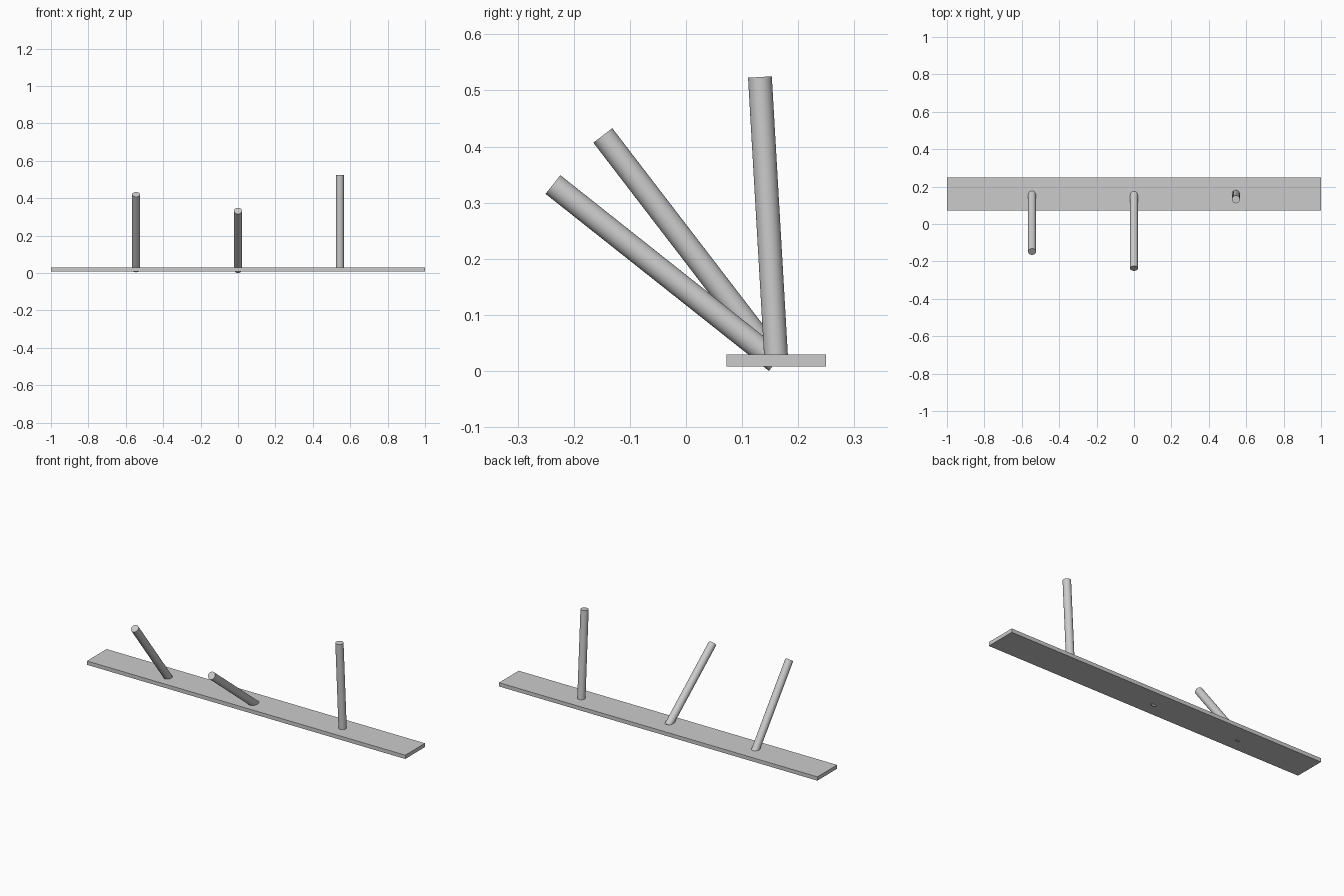
import bpy
from math import radians
from mathutils import Matrix, Vector

cube = bpy.data.objects.get("Cube")
if cube:
    bpy.data.objects.remove(cube, do_unlink=True)

# Single grey material
grey = bpy.data.materials.new("light_grey")
grey.use_nodes = True
grey.diffuse_color = (0.6, 0.6, 0.6, 1)
grey.node_tree.nodes["Principled BSDF"].inputs["Base Color"].default_value = (0.6, 0.6, 0.6, 1)

PIVOT_Y, PIVOT_Z = 0.161, 0.0168
ROD_RADIUS, ROD_LENGTH = 0.0212, 0.508

# Flat base plate
bpy.ops.mesh.primitive_cube_add(size=1, location=(0, PIVOT_Y, 0.0187))
plate = bpy.context.object
plate.name = "base_plate"
plate.scale = (2, 0.177, 0.0215)
bpy.ops.object.transform_apply(location=False, rotation=False, scale=True)
plate.data.materials.append(grey)


def add_rod(name, x, tilt):
    """Rod standing on the pivot line, leaning towards the front."""
    axis = Matrix.Rotation(radians(tilt), 3, "X") @ Vector((0, 0, ROD_LENGTH / 2))
    bpy.ops.mesh.primitive_cylinder_add(
        vertices=32, radius=ROD_RADIUS, depth=ROD_LENGTH,
        location=Vector((x, PIVOT_Y, PIVOT_Z)) + axis,
        rotation=(radians(tilt), 0, 0))
    rod = bpy.context.object
    rod.name = name
    rod.data.materials.append(grey)
    bpy.ops.object.shade_smooth_by_angle(angle=radians(30))


# Three rods at different leans
add_rod("right_rod", -0.545, 37.5)
add_rod("middle_rod", 0, 51.6)
add_rod("left_rod", 0.545, 3.3)
